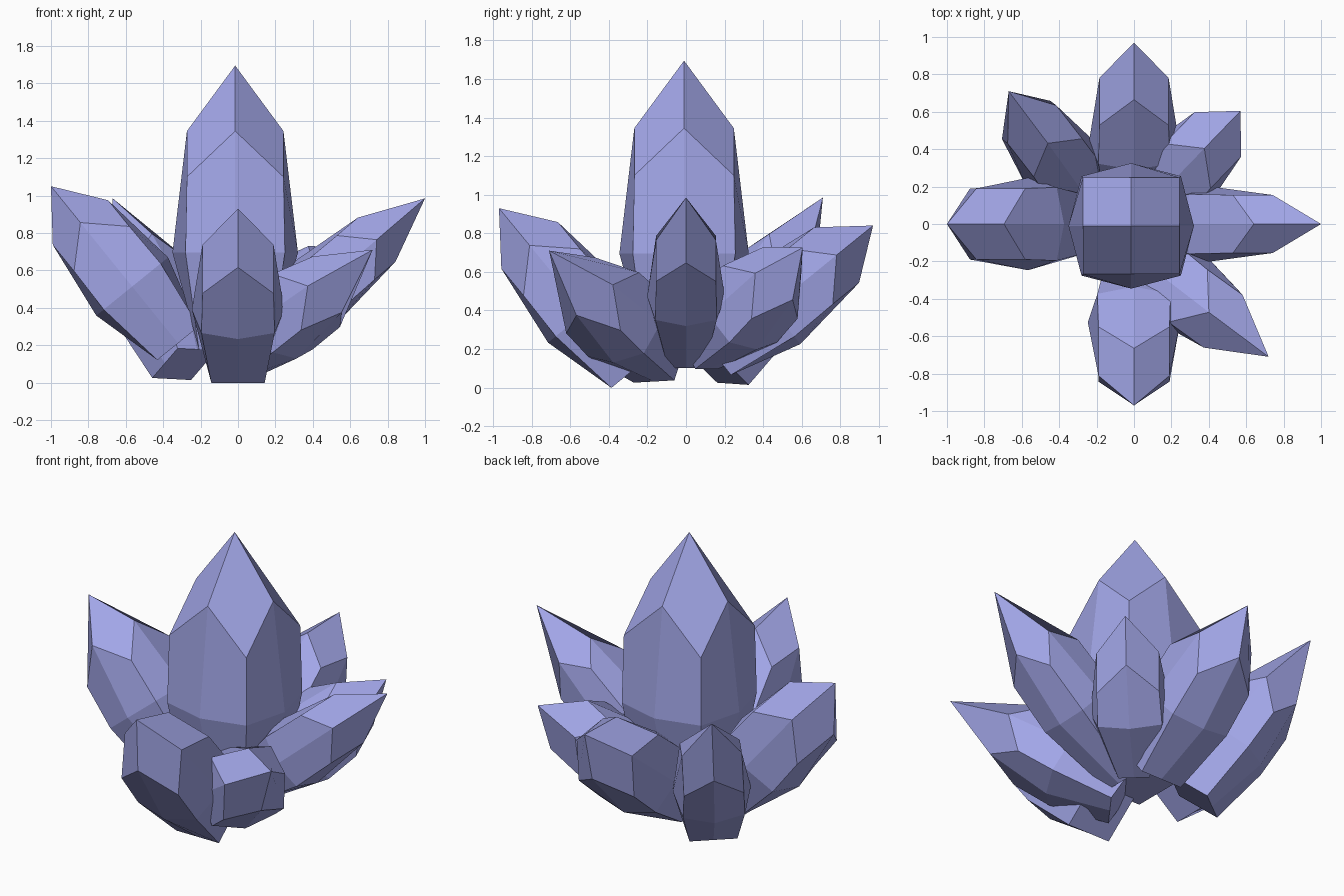
import bpy, bmesh
from math import radians, sin, cos
from mathutils import Vector

if "Cube" in bpy.data.objects:
    bpy.data.objects.remove(bpy.data.objects["Cube"])

mat = bpy.data.materials.new("crystal_blue")
mat.diffuse_color = (0.36, 0.38, 0.8, 1)
mat.use_nodes = True
mat.node_tree.nodes["Principled BSDF"].inputs["Base Color"].default_value = mat.diffuse_color

# eight points around a square: edge middles (even) and corners (odd)
SQUARE = [(1, 0), (1, 1), (0, 1), (-1, 1), (-1, 0), (-1, -1), (0, -1), (1, -1)]


def crystal(name, tip, azimuth, elev, w, cap, bulge, length, twist=0, taper=0.75):
    """Pointed crystal; all distances are measured down the axis from the tip."""
    az, el, tw = radians(azimuth), radians(elev), radians(twist)
    out = Vector((cos(az), sin(az), 0))
    up = Vector((0, 0, 1))
    axis = out * cos(el) + up * sin(el)
    u = up * cos(el) - out * sin(el)
    v = axis.cross(u)
    u = u * cos(tw) + v * sin(tw)
    v = axis.cross(u)
    tip = Vector(tip)
    bm = bmesh.new()

    def ring(mid_r, corner_r, mid_d, corner_d):
        verts = []
        for i, (a, b) in enumerate(SQUARE):
            r, d = (corner_r, corner_d) if i % 2 else (mid_r, mid_d)
            verts.append(bm.verts.new(tip - axis * d + (u * a + v * b) * r))
        return verts

    shoulder = ring(w, w, cap, cap + w * 0.95)
    belly = ring(w * 1.3, w * 1.03, bulge, bulge)
    base = ring(w * taper, w * taper, length, length)
    top = bm.verts.new(tip)
    # four kite-shaped facets at the point
    for i in range(0, 8, 2):
        bm.faces.new((top, shoulder[i], shoulder[i + 1], shoulder[(i + 2) % 8]))
    # side facets and flat foot
    for hi, lo in ((shoulder, belly), (belly, base)):
        for i in range(8):
            j = (i + 1) % 8
            bm.faces.new((hi[i], lo[i], lo[j], hi[j]))
    bm.faces.new(base)
    bmesh.ops.recalc_face_normals(bm, faces=bm.faces)
    me = bpy.data.meshes.new(name)
    bm.to_mesh(me)
    bm.free()
    me.materials.append(mat)
    ob = bpy.data.objects.new(name, me)
    bpy.context.collection.objects.link(ob)


# central spire
crystal("center_crystal", (-0.015, -0.01, 1.695), 0, 90, 0.258, 0.35, 1.0, 1.52)
# crystals on the four sides
crystal("front_crystal", (0, -0.97, 0.93), -90, 50.5, 0.19, 0.25, 0.70, 1.09)
crystal("left_crystal", (-1.0, 0, 1.05), 180, 51, 0.19, 0.25, 0.69, 1.08)
crystal("back_crystal", (0, 0.97, 0.84), 90, 39, 0.185, 0.243, 0.68, 1.06)
crystal("right_crystal", (1.0, 0, 0.985), 0, 40.5, 0.155, 0.34, 0.79, 1.25, 0, 0.6)
# crystals on the diagonals
crystal("back_right_crystal", (0.57, 0.605, 0.725), 46, 37, 0.172, 0.22, 0.58, 0.93, 0, 0.5)
crystal("front_right_crystal", (0.72, -0.71, 0.71), -38, 31, 0.175, 0.36, 0.75, 1.1, 3)
crystal("back_left_crystal", (-0.67, 0.71, 0.985), 125, 53, 0.165, 0.36, 0.76, 1.11, 4, 0.8)
